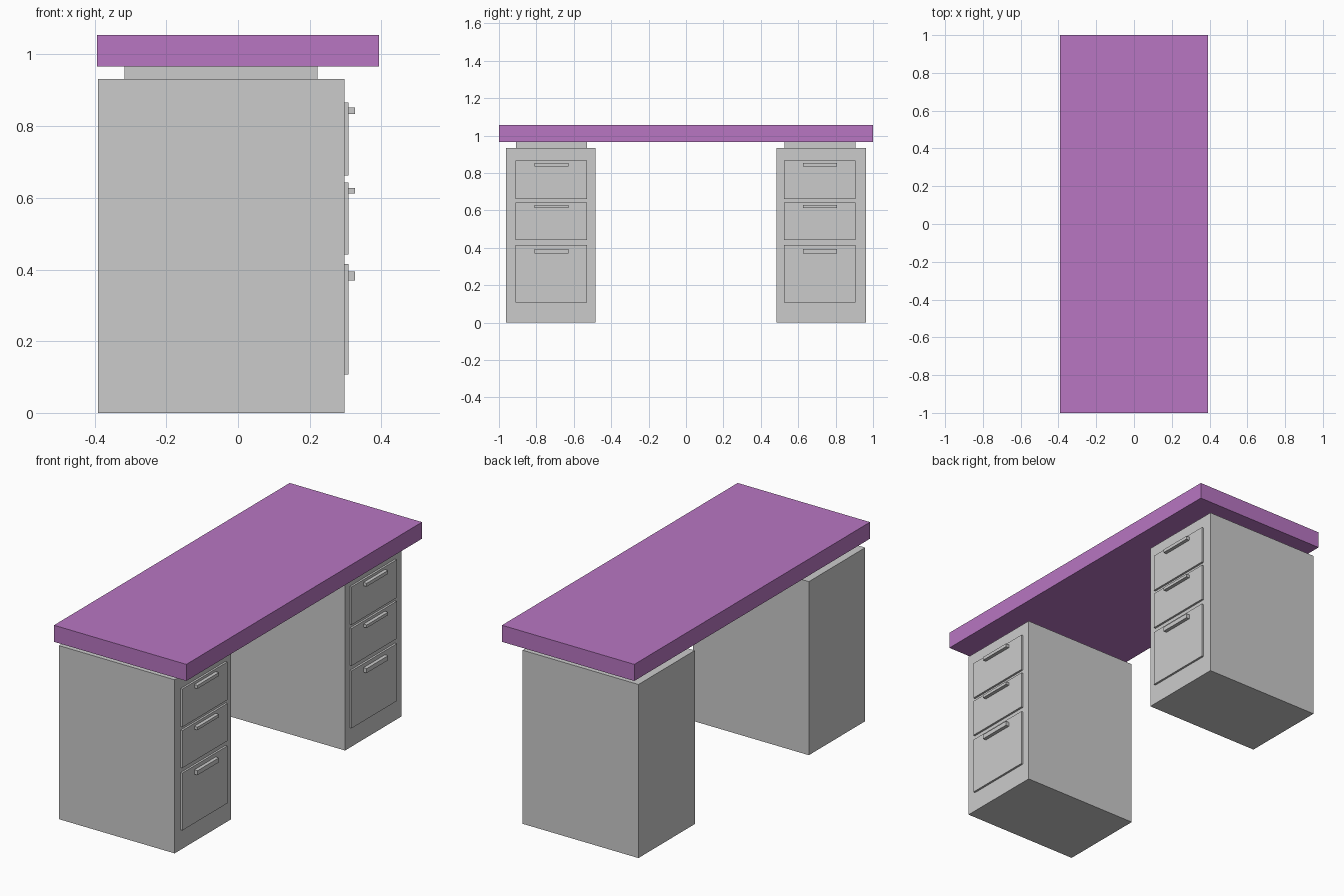
import bpy, bmesh
from mathutils import Vector

if "Cube" in bpy.data.objects:
    bpy.data.objects.remove(bpy.data.objects["Cube"])


def box(name, x, y, z, mat=None):
    """Axis-aligned box from (min, max) ranges."""
    bm = bmesh.new()
    bmesh.ops.create_cube(bm, size=1)
    for v in bm.verts:
        v.co = Vector([r[0] + (c + 0.5) * (r[1] - r[0]) for c, r in zip(v.co, (x, y, z))])
    mesh = bpy.data.meshes.new(name)
    bm.to_mesh(mesh)
    bm.free()
    obj = bpy.data.objects.new(name, mesh)
    bpy.context.collection.objects.link(obj)
    if mat:
        mesh.materials.append(mat)
    return obj


purple = bpy.data.materials.new("purple_top")
purple.diffuse_color = (0.48, 0.18, 0.54, 1)
purple.use_nodes = True
purple.node_tree.nodes["Principled BSDF"].inputs["Base Color"].default_value = purple.diffuse_color

# Desk top
box("desk_top", (-0.393, 0.393), (-1, 1), (0.966, 1.055), purple)

# Drawer front height range, handle height range
drawers = [((0.662, 0.866), (0.834, 0.852)),
           ((0.442, 0.643), (0.612, 0.628)),
           ((0.107, 0.415), (0.370, 0.394))]

# Two pedestals: cabinet centre and drawer centre along y
for side, cab_y, mid_y in (("left", -0.723, -0.72), ("right", 0.723, 0.716)):
    def span(centre, half):
        return (centre - half, centre + half)

    box(f"{side}_cabinet", (-0.391, 0.297), span(cab_y, 0.239), (0, 0.932))
    # Riser between cabinet and top
    box(f"{side}_riser", (-0.316, 0.222), span(mid_y, 0.19), (0.93, 0.968))
    for i, (front_z, handle_z) in enumerate(drawers, 1):
        box(f"{side}_drawer_front_{i}", (0.29, 0.308), span(mid_y, 0.191), front_z)
        box(f"{side}_drawer_handle_{i}", (0.306, 0.327), span(mid_y, 0.091), handle_z)
